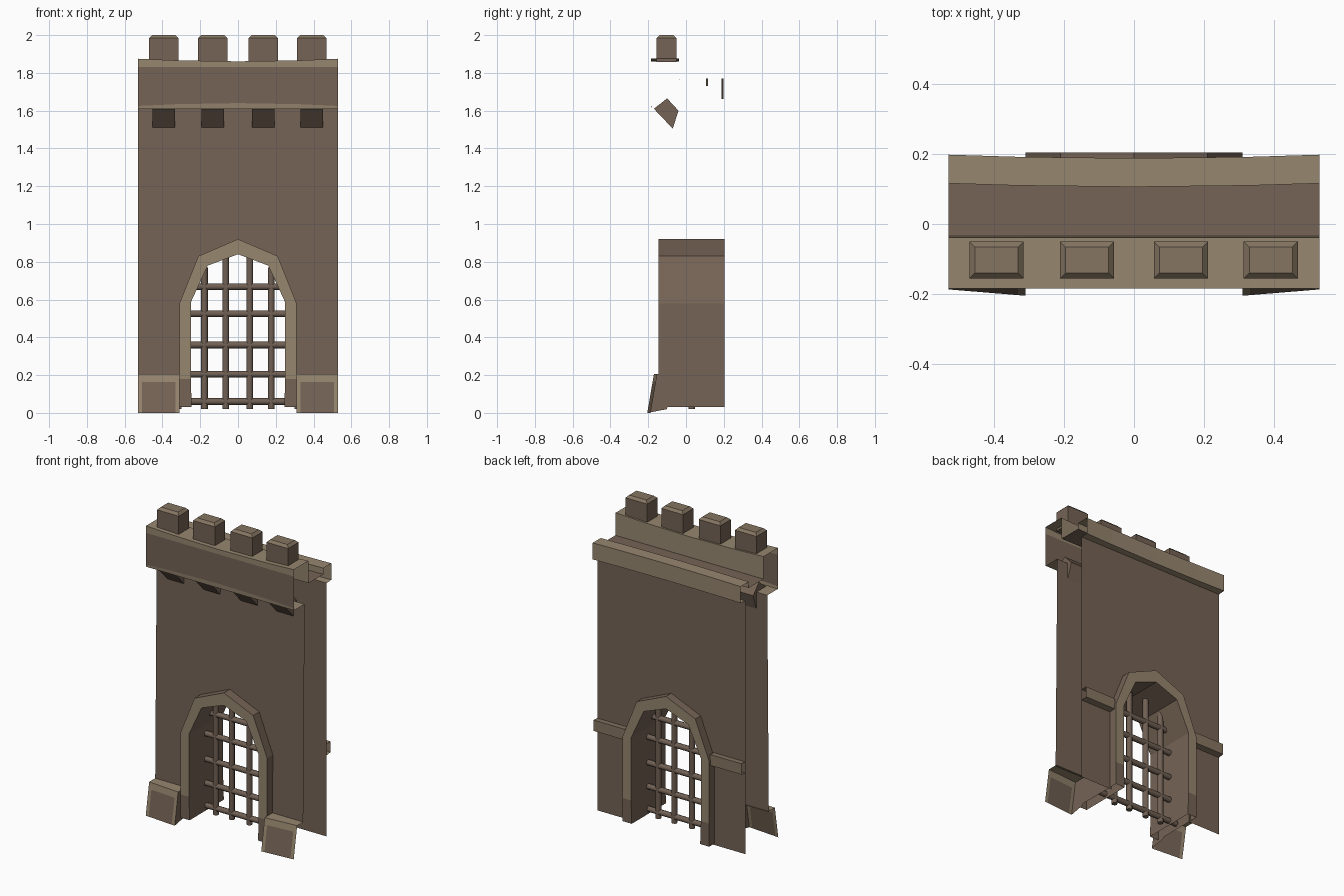
import bpy, bmesh, math
from mathutils import Vector

if "Cube" in bpy.data.objects:
    bpy.data.objects.remove(bpy.data.objects["Cube"])

def material(name, rgb):
    m = bpy.data.materials.new(name)
    m.diffuse_color = (*rgb, 1)
    m.use_nodes = True
    m.node_tree.nodes["Principled BSDF"].inputs["Base Color"].default_value = m.diffuse_color
    return m

MATS = [material("brown_stone", (0.178, 0.126, 0.091)),
        material("tan_trim", (0.305, 0.238, 0.158)),
        material("worn_stone", (0.235, 0.178, 0.120)),
        material("iron_bars", (0.165, 0.118, 0.088))]
BROWN, TAN, WORN, IRON = range(4)

def finish(name, bm, rule):
    bm.normal_update()
    for f in bm.faces:
        f.material_index = rule(f.calc_center_median(), f.normal)
    me = bpy.data.meshes.new(name)
    bm.to_mesh(me)
    bm.free()
    for m in MATS:
        me.materials.append(m)
    ob = bpy.data.objects.new(name, me)
    bpy.context.collection.objects.link(ob)
    return ob

def grid(name, rows, out, rule, caps=False, closed=False):
    """Sheet spanned between rows of points; the first face looks towards out."""
    bm = bmesh.new()
    vs = [[bm.verts.new(p) for p in r] for r in rows]
    pairs = list(zip(vs, vs[1:])) + ([(vs[-1], vs[0])] if closed else [])
    for a, b in pairs:
        for i in range(len(a) - 1):
            bm.faces.new((a[i], a[i + 1], b[i + 1], b[i]))
    if caps:
        bm.faces.new([r[0] for r in vs])
        bm.faces.new([r[-1] for r in vs])
        bmesh.ops.recalc_face_normals(bm, faces=bm.faces[:])
    else:
        bm.normal_update()
        bm.faces.ensure_lookup_table()
        if bm.faces[0].normal.dot(Vector(out)) < 0:
            bmesh.ops.reverse_faces(bm, faces=bm.faces[:])
    return finish(name, bm, rule)

def both(half):
    """Mirror a right-hand (x, z) path that ends on the centre line."""
    return half + [(-x, z) for x, z in half[-2::-1]]

W = 0.53

# Thin front and back walls with an arched opening
def wall(name, z0, z1, y0, y1, out):
    hole = both([(0.30, z0), (0.30, 0.58), (0.205, 0.82), (0, 0.91)])
    edge = both([(W, z0), (W, 0.58), (W, z1), (0, z1)])
    def lift(path):
        return [(x, y0 + (y1 - y0) * (z - z0) / (z1 - z0), z) for x, z in path]
    grid(name, [lift(hole), lift(edge)], out, lambda c, n: BROWN)

wall("front_wall", 0.2, 1.61, -0.09, -0.075, (0, -1, 0))
wall("back_wall", 0.02, 1.66, 0.15, 0.15, (0, 1, 0))

# Battlement: one folded sheet (y, z, bow in y, bow in z) swept across the width
profile = [(-0.075, 1.61, 0, 0), (-0.183, 1.61, 0, 0), (-0.185, 1.64, 0, -0.015),
           (-0.185, 1.83, 0, 0), (-0.185, 1.861, 0, 0.014),
           (-0.038, 1.861, 0, 0.014), (-0.035, 1.73, 0, 0), (0.106, 1.73, 0.01, 0),
           (0.106, 1.77, 0.01, 0), (0.188, 1.77, 0.01, 0), (0.188, 1.663, 0.01, 0),
           (0.15, 1.66, 0, 0)]
def battlement_color(c, n):
    if c.y < -0.15 and 1.65 < c.z < 1.82:
        return BROWN
    if -0.03 < c.y < 0.1:
        return BROWN
    return TAN
xs = [-W, -0.33, 0, 0.33, W]
grid("battlement", [[(x, y + by * (x / W) ** 2, z + bz * (x / W) ** 2) for x in xs]
                    for y, z, by, bz in profile], (0, 0, -1), battlement_color)

# Merlons with chamfered tops, and wedge corbels below the battlement
for i, x in enumerate((-0.393, -0.134, 0.134, 0.391)):
    bm = bmesh.new()
    bmesh.ops.create_cube(bm, size=1)
    for v in bm.verts:
        v.co = (x + v.co.x * 0.155, -0.103 + v.co.y * 0.106, 1.929 + v.co.z * 0.142)
    top = [e for e in bm.edges if all(v.co.z > 1.95 for v in e.verts)]
    bmesh.ops.bevel(bm, geom=top, offset=0.016, segments=1, affect='EDGES')
    finish(f"merlon_{i + 1}", bm, lambda c, n: WORN if n.z > 0.3 else BROWN)
    wedge = [(-0.17, 1.61), (-0.10, 1.665), (-0.04, 1.60), (-0.07, 1.505)]
    grid(f"corbel_{i + 1}", [[(x - 0.06, y, z), (x + 0.06, y, z)] for y, z in wedge],
         (0, 0, 1), lambda c, n: BROWN, caps=True, closed=True)

# Arch surround: outer and inner outlines joined into a tunnel
outer = both([(0.31, 0.03), (0.31, 0.18), (0.31, 0.58), (0.21, 0.83), (0, 0.92)])
inner = both([(0.245, 0.03), (0.25, 0.18), (0.25, 0.585), (0.16, 0.78), (0, 0.84)])
F, B = -0.145, 0.205
grid("arch_surround", [[(x, y, z) for x, z in path] for path, y in
                       ((outer, F), (inner, F), (inner, B), (outer, B))],
     (0, -1, 0), lambda c, n: TAN if abs(n.y) > 0.7 and c.z > 0.15 else BROWN, closed=True)

for s, side in ((-1, "left"), (1, "right")):
    # Sloping foot blocks: front sheet with tan rim, top and inner end
    def foot(t, u):
        """Point on the sloping front: t across from inner edge, u up."""
        return (s * (0.31 + 0.22 * t),
                -0.205 + 0.018 * t + 0.035 * u, 0.205 * u)
    us = (0, 0.8, 1)
    ts = (0, 0.1, 0.9, 1)
    rows = [[foot(t, u) for t in ts] for u in us]
    rows.append([(s * (0.31 + 0.22 * t), -0.085, 0.205) for t in ts])
    def foot_color(c, n):
        return BROWN if c.z < 0.15 and 0.34 < abs(c.x) < 0.5 else TAN
    grid(f"foot_{side}", rows, (0, -1, 0), foot_color)
    grid(f"foot_end_{side}", [[foot(0, 0), foot(0, 1)],
                              [(s * 0.31, -0.10, 0.02), (s * 0.31, -0.085, 0.205)]],
         (-s, 0, 0), lambda c, n: BROWN)
    # String course on the back wall
    belt = [(0.15, 0.545), (0.19, 0.55), (0.19, 0.62), (0.15, 0.617)]
    grid(f"back_belt_{side}", [[(s * 0.305, y, z), (s * W, y, z)] for y, z in belt],
         (0, 0, -1), lambda c, n: WORN)

# Portcullis bars
def bar(name, p, q, r):
    p, q = Vector(p), Vector(q)
    bm = bmesh.new()
    bmesh.ops.create_cone(bm, cap_ends=True, segments=8, radius1=r, radius2=r,
                          depth=(q - p).length)
    rot = (q - p).to_track_quat('Z', 'Y')
    for v in bm.verts:
        v.co = rot @ v.co + (p + q) / 2
    ob = finish(name, bm, lambda c, n: IRON)
    for f in ob.data.polygons:
        f.use_smooth = len(f.vertices) == 4

for i, (x, top) in enumerate(((-0.178, 0.77), (-0.065, 0.83), (0.062, 0.83), (0.176, 0.77))):
    bar(f"upright_bar_{i + 1}", (x, 0.03, 0.02), (x, 0.03, top), 0.018)
for i, (z, w) in enumerate(((0.06, 0.30), (0.205, 0.27), (0.36, 0.27), (0.525, 0.27), (0.668, 0.23))):
    bar(f"cross_bar_{i + 1}", (-w, 0.03, z), (w, 0.03, z), 0.018)
